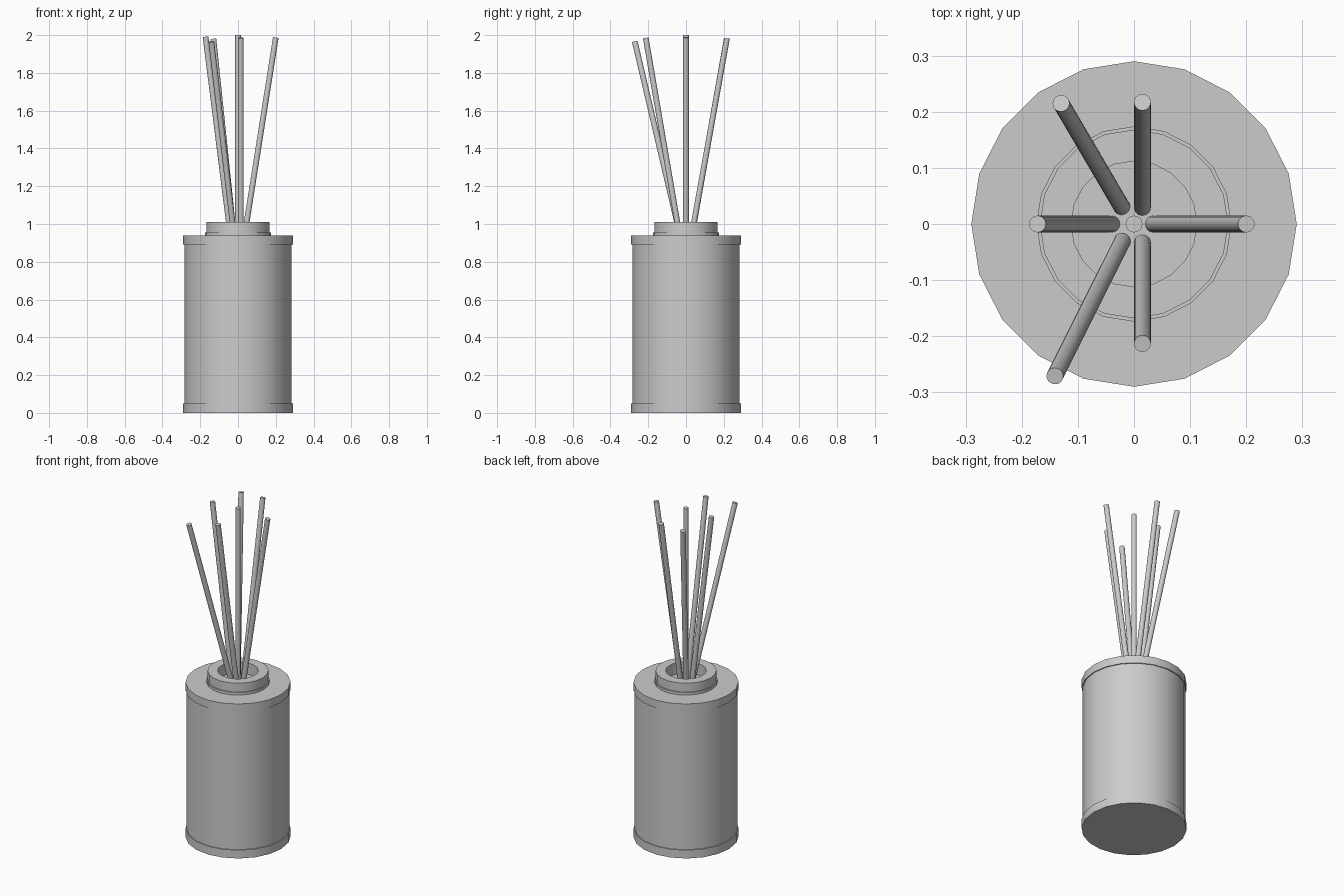
import bpy, bmesh, math
from mathutils import Vector

if "Cube" in bpy.data.objects:
    bpy.data.objects.remove(bpy.data.objects["Cube"])

SIDES = 20


def finish(name, bm, angle=35):
    bmesh.ops.recalc_face_normals(bm, faces=bm.faces)
    mesh = bpy.data.meshes.new(name)
    bm.to_mesh(mesh)
    bm.free()
    obj = bpy.data.objects.new(name, mesh)
    bpy.context.collection.objects.link(obj)
    bpy.ops.object.select_all(action='DESELECT')
    obj.select_set(True)
    bpy.context.view_layer.objects.active = obj
    bpy.ops.object.shade_smooth_by_angle(angle=math.radians(angle))
    return obj


def lathe(name, profile, closed=False):
    """Spin an (r, z) profile round z; open profiles get flat end caps."""
    bm = bmesh.new()
    rings = []
    for r, z in profile:
        rings.append([bm.verts.new((r * math.cos(a), r * math.sin(a), z))
                      for a in (2 * math.pi * i / SIDES for i in range(SIDES))])
    pairs = list(zip(rings, rings[1:]))
    if closed:
        pairs.append((rings[-1], rings[0]))
    for a, b in pairs:
        for i in range(SIDES):
            j = (i + 1) % SIDES
            bm.faces.new((a[i], a[j], b[j], b[i]))
    if not closed:
        bm.faces.new(rings[0])
        bm.faces.new(rings[-1])
    return finish(name, bm)


def reed(name, base, tip_xy, length=1.06, radius=0.015):
    """Thin rod of fixed length leaning from its base towards tip_xy."""
    base = Vector((*base, 0.94))
    lean = Vector((*tip_xy, 0.94)) - base
    axis = lean + Vector((0, 0, math.sqrt(length ** 2 - lean.length ** 2)))
    bm = bmesh.new()
    bmesh.ops.create_cone(bm, cap_ends=True, segments=20, radius1=radius,
                          radius2=radius, depth=length)
    bmesh.ops.translate(bm, verts=bm.verts, vec=(0, 0, length / 2))
    obj = finish(name, bm)
    obj.rotation_mode = 'QUATERNION'
    obj.rotation_quaternion = Vector((0, 0, 1)).rotation_difference(axis)
    obj.location = base
    return obj


# Bottle with slightly raised bands at foot and shoulder
R, r = 0.29, 0.284
lathe("bottle", [(R, 0), (R, 0.05), (r, 0.05), (r, 0.892), (R, 0.892), (R, 0.94)])

# Open neck collar with a small step at its foot
lathe("neck_collar", [(0.112, 0.94), (0.174, 0.94), (0.174, 0.956),
                      (0.168, 0.956), (0.168, 1.01), (0.112, 1.01)], closed=True)

# Reeds: base and tip positions
reeds = [((0, 0), (0, 0)),
         ((0.035, 0), (0.2, 0)),
         ((-0.04, 0), (-0.172, 0)),
         ((0.015, 0.03), (0.015, 0.217)),
         ((0.015, -0.034), (0.015, -0.213)),
         ((-0.022, 0.031), (-0.13, 0.215)),
         ((-0.021, -0.031), (-0.141, -0.271))]
for i, (base, tip) in enumerate(reeds, 1):
    reed(f"reed_{i}", base, tip)
